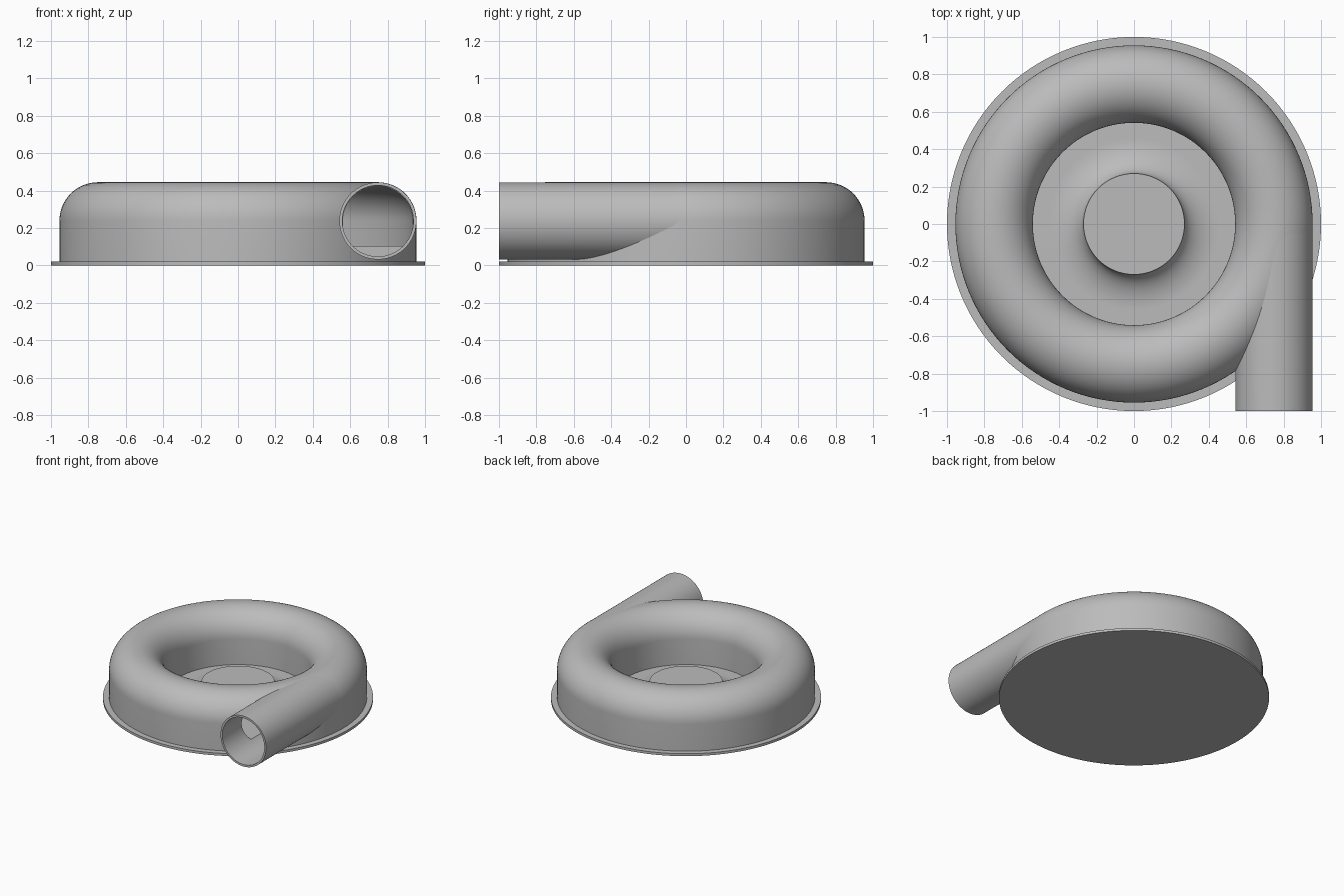
import bpy, bmesh, math

if "Cube" in bpy.data.objects:
    bpy.data.objects.remove(bpy.data.objects["Cube"], do_unlink=True)

STEPS = 128
RING, TUBE, AXIS_Z = 0.748, 0.207, 0.238   # volute ring radius, tube radius, tube height
FLANGE_TOP = 0.02

grey = bpy.data.materials.new("casing grey")
grey.use_nodes = True
colour = (0.5, 0.5, 0.5, 1)
grey.diffuse_color = colour
grey.node_tree.nodes["Principled BSDF"].inputs["Base Color"].default_value = colour


def add_object(name, bm):
    bmesh.ops.recalc_face_normals(bm, faces=bm.faces)
    mesh = bpy.data.meshes.new(name)
    bm.to_mesh(mesh)
    bm.free()
    mesh.materials.append(grey)
    obj = bpy.data.objects.new(name, mesh)
    bpy.context.collection.objects.link(obj)
    return obj


def revolve(name, profile):
    """Turn a closed (radius, z) outline around the z axis."""
    bm = bmesh.new()
    rings = []
    for i in range(STEPS):
        a = math.tau * i / STEPS
        rings.append([bm.verts.new((r * math.cos(a), r * math.sin(a), z)) for r, z in profile])
    n = len(profile)
    for i in range(STEPS):
        here, after = rings[i], rings[(i + 1) % STEPS]
        for j in range(n):
            k = (j + 1) % n
            if profile[j][0] or profile[k][0]:
                bm.faces.new((here[j], after[j], after[k], here[k]))
    bmesh.ops.remove_doubles(bm, verts=bm.verts, dist=1e-5)
    return add_object(name, bm)


def arch(radius, floor):
    """Outline with upright sides and a half-round top."""
    count = 32
    top = [(RING + radius * math.cos(math.pi * i / count),
            AXIS_Z + radius * math.sin(math.pi * i / count)) for i in range(count + 1)]
    return [(RING + radius, floor)] + top + [(RING - radius, floor)]


def rod(name, radius, y_front, y_back):
    """Solid cylinder along y, on the outlet axis."""
    bm = bmesh.new()
    bmesh.ops.create_cone(bm, cap_ends=True, segments=96, radius1=radius,
                          radius2=radius, depth=y_back - y_front)
    for v in bm.verts:
        x, y, z = v.co
        v.co = (RING + x, (y_front + y_back) / 2 + z, AXIS_Z + y)
    return add_object(name, bm)


def cut(obj, cutters):
    for cutter in cutters:
        mod = obj.modifiers.new("cut", 'BOOLEAN')
        mod.operation, mod.solver, mod.object = 'DIFFERENCE', 'EXACT', cutter
    evaluated = obj.evaluated_get(bpy.context.evaluated_depsgraph_get())
    mesh = bpy.data.meshes.new_from_object(evaluated)
    obj.modifiers.clear()
    obj.data = mesh


# Base flange
flange = revolve("base_flange", [(0, 0), (1, 0), (1, FLANGE_TOP), (0, FLANGE_TOP)])

# Volute casing and tangent outlet pipe
casing = revolve("volute_casing", arch(TUBE, FLANGE_TOP - 0.002))
pipe = rod("outlet_pipe", TUBE - 0.001, -1, -0.005)

# Hollow channel and bore
channel = revolve("channel_cutter", arch(0.187, 0.105))
bore = rod("bore_cutter", 0.19, -1.1, 0)
bpy.context.view_layer.update()
for part in (casing, pipe):
    cut(part, (channel, bore))
for cutter in (channel, bore):
    bpy.data.objects.remove(cutter, do_unlink=True)

# Central hub with a concave flare down to the well floor
HUB_R, HUB_TOP, FLARE, DROP = 0.27, 0.146, 0.19, 0.116
flare = [(HUB_R + FLARE * (1 - math.cos(t)), HUB_TOP - DROP * math.sin(t))
         for t in (math.pi / 2 * i / 16 for i in range(17))]
hub = revolve("hub", [(0, 0.01), (0, HUB_TOP)] + flare
              + [(0.545, HUB_TOP - DROP), (0.545, 0.01)])

# Smooth shading with crisp edges
bpy.ops.object.select_all(action='DESELECT')
for part in (flange, casing, pipe, hub):
    part.select_set(True)
bpy.context.view_layer.objects.active = casing
bpy.ops.object.shade_smooth_by_angle(angle=math.radians(30))
